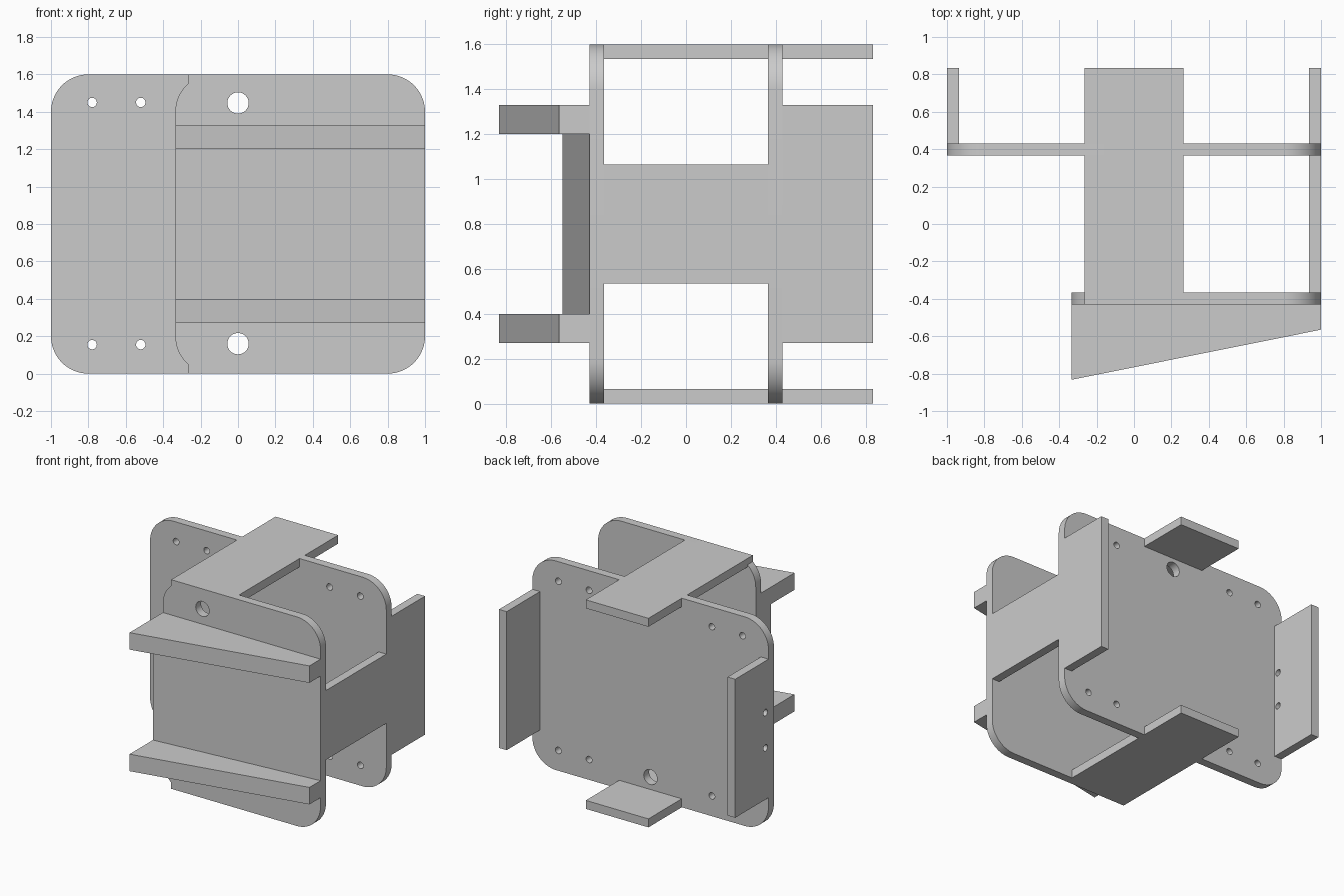
import bpy, bmesh, math
from mathutils import Vector

if "Cube" in bpy.data.objects:
    bpy.data.objects.remove(bpy.data.objects["Cube"])

AXES = {"XZ": lambda u, v, w: (u, w, v),   # extruded along y
        "XY": lambda u, v, w: (u, v, w),   # extruded along z
        "YZ": lambda u, v, w: (w, u, v)}   # extruded along x


def arc(cx, cy, r, a0, a1, n=14):
    return [(cx + r * math.cos(math.radians(a0 + (a1 - a0) * i / n)),
             cy + r * math.sin(math.radians(a0 + (a1 - a0) * i / n))) for i in range(n + 1)]


def rect(u0, u1, v0, v1):
    return [(u0, v0), (u1, v0), (u1, v1), (u0, v1)]


def plate(name, plane, w0, w1, outline, holes=()):
    """Extrude an outline with round holes (u, v, radius) from w0 to w1."""
    bm = bmesh.new()
    edges = []
    for loop in [outline] + [arc(u, v, r, 0, 360, 32)[:-1] for u, v, r in holes]:
        vs = [bm.verts.new(AXES[plane](u, v, w0)) for u, v in loop]
        edges += [bm.edges.new((vs[i - 1], vs[i])) for i in range(len(vs))]
    if holes:
        bmesh.ops.triangle_fill(bm, edges=edges, use_beauty=True)
    else:
        bm.faces.new(vs)
    ext = bmesh.ops.extrude_face_region(bm, geom=bm.faces[:], use_keep_orig=True)
    moved = [g for g in ext["geom"] if isinstance(g, bmesh.types.BMVert)]
    bmesh.ops.translate(bm, verts=moved, vec=Vector(AXES[plane](0, 0, w1 - w0)))
    bmesh.ops.recalc_face_normals(bm, faces=bm.faces[:])
    me = bpy.data.meshes.new(name)
    bm.to_mesh(me)
    bm.free()
    ob = bpy.data.objects.new(name, me)
    bpy.context.collection.objects.link(ob)
    return ob


R, H, T = 0.2, 1.6, 0.065        # corner radius, height, wall thickness
S = 0.265                        # half width of the straps
FRONT, BACK, END = -0.43, 0.43, 0.833
big = [(0, z, 0.057) for z in (0.16, 1.447)]
small = [(x, z, 0.025) for x in (-0.78, -0.52, 0.52, 0.78) for z in (0.155, 1.45)]

# back plate with rounded corners and mounting holes
right_side = arc(1 - R, R, R, -90, 0) + arc(1 - R, H - R, R, 0, 90)
left_side = arc(R - 1, H - R, R, 90, 180) + arc(R - 1, R, R, 180, 270)
plate("back_plate", "XZ", BACK - T, BACK, right_side + left_side, big + small)

# front plate: left corners are rounded until they meet the straps
L = -0.335
stop = math.degrees(math.acos((S + L + R) / R))
left_side = ([(-S, H)] + arc(L + R, H - R, R, 180 - stop, 180)
             + arc(L + R, R, R, 180, 180 + stop) + [(-S, 0)])
plate("front_plate", "XZ", FRONT, FRONT + T, right_side + left_side, big)

# straps joining the plates, and their tabs behind the back plate
for label, z0 in (("top", H - T), ("bottom", 0)):
    plate(label + "_strap", "XY", z0, z0 + T, rect(-S, S, FRONT + T, BACK - T))
    plate(label + "_tab", "XY", z0, z0 + T, rect(-S, S, BACK, END))

# side web and the two tall rear tabs (left one is drilled)
plate("right_web", "YZ", 1 - T, 1, rect(FRONT + T, BACK - T, 0.535, 1.065))
tab = rect(BACK, END, 0.27, 1.33)
plate("right_tab", "YZ", 1 - T, 1, tab)
plate("left_tab", "YZ", -1, T - 1, tab, [(0.467, z, 0.025) for z in (0.665, 0.935)])

# tapered guide rails and the shallow wedge between them
rail = [(L, FRONT), (L, -0.833), (1, -0.565), (1, FRONT)]
plate("lower_rail", "XY", 0.27, 0.4, rail)
plate("upper_rail", "XY", 1.2, 1.33, rail)
plate("wedge_face", "XY", 0.4, 1.2, [(L, FRONT), (L, -0.55), (1, FRONT)])

# smooth the round edges only
for ob in bpy.context.collection.objects:
    ob.select_set(True)
    bpy.context.view_layer.objects.active = ob
bpy.ops.object.shade_smooth_by_angle(angle=math.radians(30))
